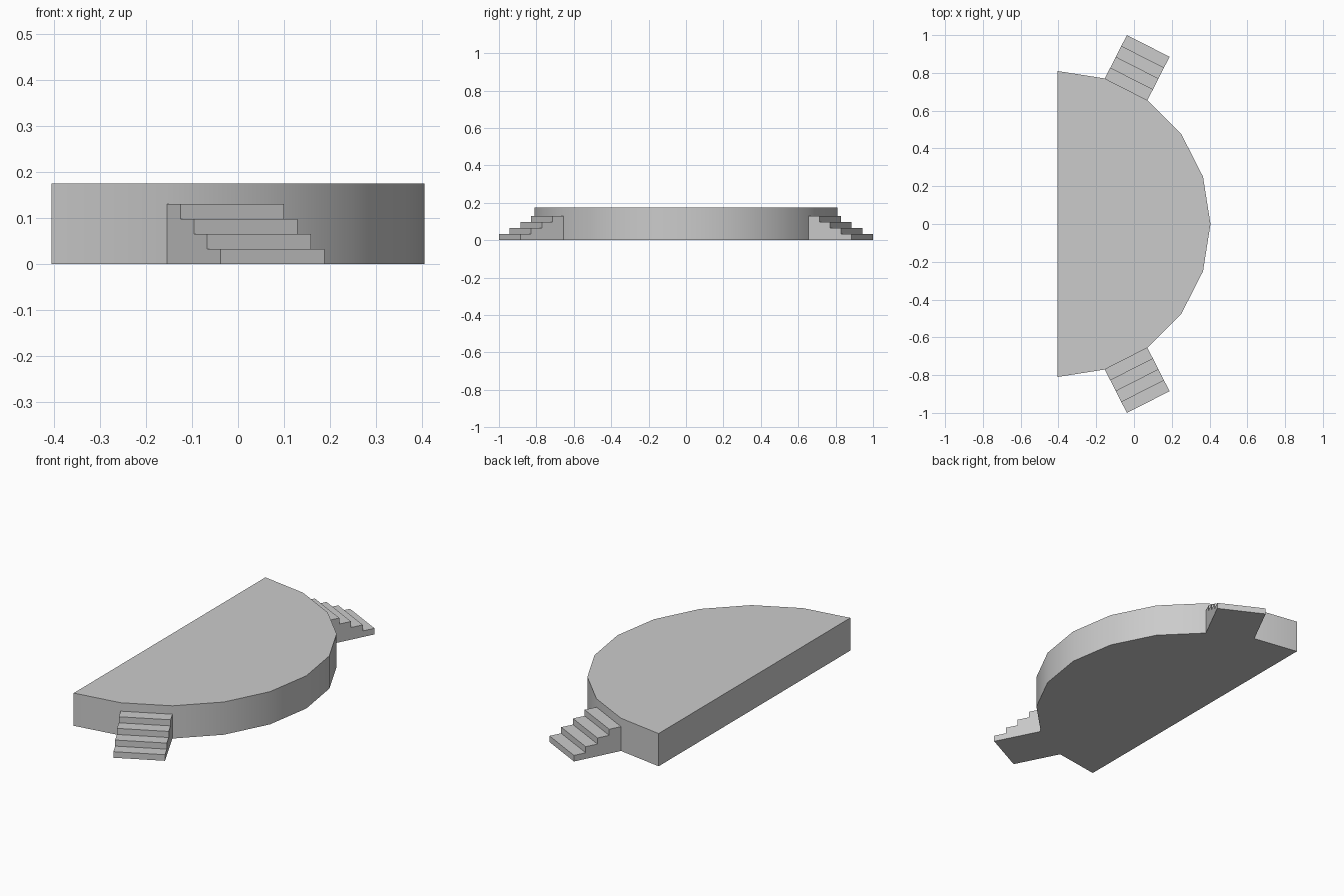
import bpy, bmesh
from math import sin, cos, radians
from mathutils import Vector

if "Cube" in bpy.data.objects:
    bpy.data.objects.remove(bpy.data.objects["Cube"])

R, CX, H = 0.81, -0.405, 0.175      # platform radius, centre x, height
STEPS, RUN, TOP = 4, 0.258, 0.13    # stair count, length, height


def prism(name, points, offset):
    """Extrude a closed planar outline along an offset vector."""
    bm = bmesh.new()
    face = bm.faces.new([bm.verts.new(p) for p in points])
    ext = bmesh.ops.extrude_face_region(bm, geom=[face], use_keep_orig=True)
    verts = [g for g in ext["geom"] if isinstance(g, bmesh.types.BMVert)]
    bmesh.ops.translate(bm, verts=verts, vec=offset)
    bmesh.ops.recalc_face_normals(bm, faces=bm.faces)
    mesh = bpy.data.meshes.new(name)
    bm.to_mesh(mesh)
    bm.free()
    obj = bpy.data.objects.new(name, mesh)
    bpy.context.collection.objects.link(obj)
    return obj


def rim(deg):
    return Vector((CX + R * cos(radians(deg)), R * sin(radians(deg)), 0))


# Half-round platform: half of a 20-sided disc, softly shaded round the rim
platform = prism("platform", [rim(-90 + 18 * i) for i in range(11)], Vector((0, 0, H)))
bpy.context.view_layer.objects.active = platform
platform.select_set(True)
bpy.ops.object.shade_smooth_by_angle(angle=radians(30))

# Stairs: stepped profile swept across one rim facet on each side
for name, a, b in (("left_stairs", 72, 54), ("right_stairs", -72, -54)):
    start, across = rim(a), rim(b) - rim(a)
    out = Vector((cos(radians((a + b) / 2)), sin(radians((a + b) / 2)), 0))
    profile = [(0, 0), (0, TOP)]
    for i in range(STEPS):
        d = RUN * (i + 1) / STEPS
        profile += [(d, TOP * (STEPS - i) / STEPS), (d, TOP * (STEPS - i - 1) / STEPS)]
    prism(name, [start + out * d + Vector((0, 0, z)) for d, z in profile], across)
